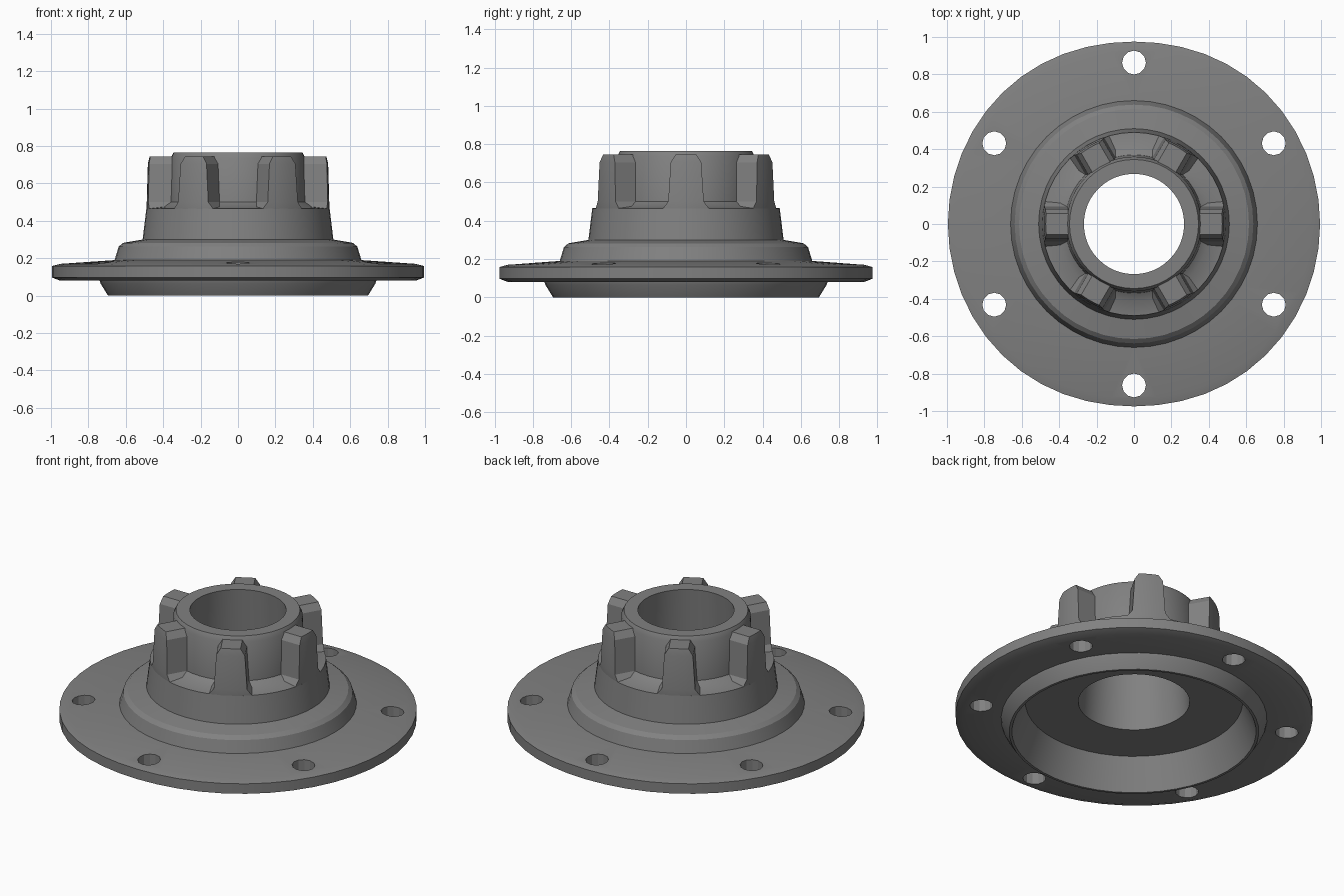
import bpy, bmesh, math
from math import sin, cos, pi

cube = bpy.data.objects.get("Cube")
if cube:
    bpy.data.objects.remove(cube)

steel = bpy.data.materials.new("grey_steel")
steel.use_nodes = True
GREY = (0.22, 0.22, 0.22, 1)
steel.diffuse_color = GREY
steel.node_tree.nodes["Principled BSDF"].inputs["Base Color"].default_value = GREY


def finish(name, bm):
    bmesh.ops.recalc_face_normals(bm, faces=bm.faces)
    mesh = bpy.data.meshes.new(name)
    bm.to_mesh(mesh)
    bm.free()
    mesh.materials.append(steel)
    ob = bpy.data.objects.new(name, mesh)
    bpy.context.collection.objects.link(ob)
    return ob


def smooth(ob):
    bpy.ops.object.select_all(action="DESELECT")
    ob.select_set(True)
    bpy.context.view_layer.objects.active = ob
    bpy.ops.object.shade_smooth_by_angle(angle=math.radians(25))


def loft(bm, rings, closed=False):
    """Join rings of points with quads; cap the ends unless closed."""
    rows = [[bm.verts.new(p) for p in ring] for ring in rings]
    pairs = list(zip(rows, rows[1:]))
    if closed:
        pairs.append((rows[-1], rows[0]))
    else:
        bm.faces.new(rows[0])
        bm.faces.new(rows[-1])
    for a, b in pairs:
        for i in range(len(a)):
            j = (i + 1) % len(a)
            bm.faces.new((a[i], a[j], b[j], b[i]))


def revolve(name, profile, sides=48):
    bm = bmesh.new()
    rings = []
    for r, z in profile:
        ring = []
        for i in range(sides):
            a = 2 * pi * i / sides
            # the flange edge is slightly flattened at front and back
            k = r * (1 - 0.02 * sin(a) ** 8) if r > 0.9 else r
            ring.append((k * cos(a), k * sin(a), z))
        rings.append(ring)
    loft(bm, rings, closed=True)
    return finish(name, bm)


# flange, collar, hub barrel and inner sleeve in one turned profile
hub = revolve("flanged_hub", [
    (0.31, 0.19), (0.605, 0.19), (0.68, 0.0), (0.695, 0.0),       # recess, rim
    (0.735, 0.065), (0.74, 0.08), (0.95, 0.08), (0.995, 0.097),   # flange below
    (0.995, 0.158), (0.95, 0.17), (0.66, 0.19),                   # flange above
    (0.638, 0.262), (0.615, 0.282), (0.51, 0.30),                 # collar
    (0.49, 0.465), (0.41, 0.475), (0.37, 0.50),                   # barrel, notch floor
    (0.36, 0.735), (0.345, 0.765), (0.268, 0.765)])               # sleeve

# six bolt holes
bm = bmesh.new()
for k in range(6):
    a = pi / 6 + k * pi / 3
    loft(bm, [[(0.863 * cos(a) + 0.064 * cos(t), 0.863 * sin(a) + 0.064 * sin(t), z)
               for t in [2 * pi * i / 12 for i in range(12)]] for z in (0, 0.3)])
cutter = finish("bolt_hole_cutter", bm)
cutter.hide_render = True
cutter.hide_set(True)
mod = hub.modifiers.new("bolt_holes", "BOOLEAN")
mod.operation = "DIFFERENCE"
mod.solver = "EXACT"
mod.object = cutter
bpy.context.view_layer.objects.active = hub
bpy.ops.object.modifier_apply(modifier=mod.name)
bpy.data.objects.remove(cutter)
smooth(hub)

# six tapered teeth: rows of height, half width, outer radius
ROWS = [(0.42, 0.12, 0.485), (0.465, 0.12, 0.49), (0.50, 0.093, 0.488),
        (0.705, 0.08, 0.482), (0.745, 0.055, 0.472)]
for k in range(6):
    a = k * pi / 3
    bm = bmesh.new()
    rings = []
    for z, w, r in ROWS:
        pts = [(0.31, -w)]
        pts += [(math.sqrt(r * r - (w * f) ** 2), w * f) for f in (-1, -0.5, 0, 0.5, 1)]
        pts.append((0.31, w))
        rings.append([(x * cos(a) - y * sin(a), x * sin(a) + y * cos(a), z) for x, y in pts])
    loft(bm, rings)
    smooth(finish(f"hub_tooth_{k + 1}", bm))
